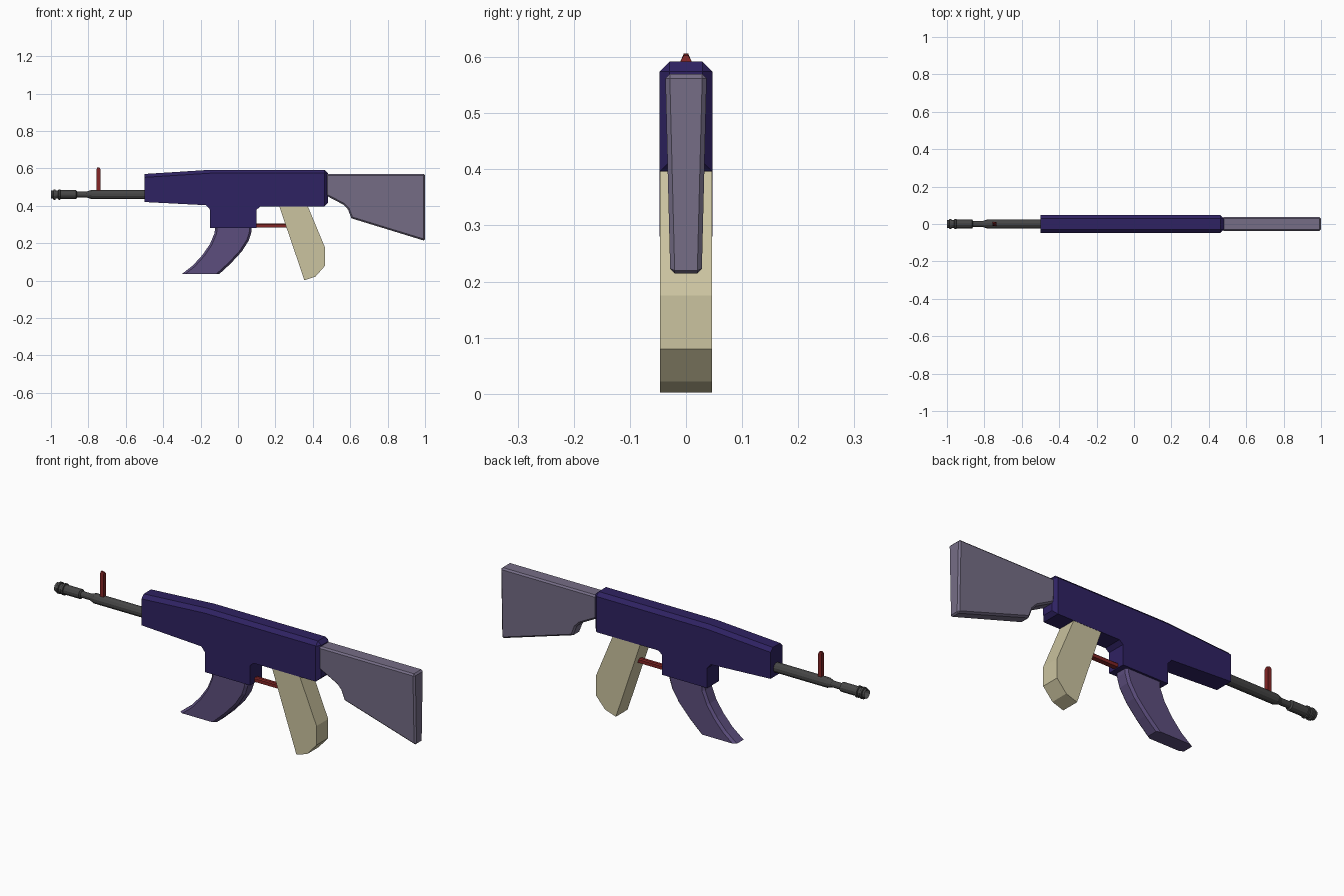
import bpy, bmesh, math

if "Cube" in bpy.data.objects:
    bpy.data.objects.remove(bpy.data.objects["Cube"])


def material(name, rgb):
    m = bpy.data.materials.new(name)
    m.diffuse_color = (*rgb, 1)
    m.use_nodes = True
    m.node_tree.nodes["Principled BSDF"].inputs["Base Color"].default_value = m.diffuse_color
    return m


INDIGO = material("dark indigo", (0.028, 0.016, 0.122))
VIOLET = material("muted violet", (0.107, 0.076, 0.205))
GREY_VIOLET = material("grey violet", (0.18, 0.155, 0.24))
TAN = material("tan", (0.60, 0.55, 0.35))
RED = material("dark red", (0.22, 0.018, 0.018))
STEEL = material("dark steel", (0.06, 0.06, 0.06))


def finish(name, bm, mat):
    bmesh.ops.recalc_face_normals(bm, faces=bm.faces)
    me = bpy.data.meshes.new(name)
    bm.to_mesh(me)
    bm.free()
    me.materials.append(mat)
    ob = bpy.data.objects.new(name, me)
    bpy.context.collection.objects.link(ob)
    return ob


def prism(name, profile, half, mat, rule=None, width=0.01):
    """Extrude an xz profile along y; half is a half width or a function of z.
    Edges chosen by rule(a, b) get a flat chamfer."""
    hw = half if callable(half) else (lambda z: half)
    bm = bmesh.new()
    sides = [[bm.verts.new((x, s * hw(z), z)) for x, z in profile] for s in (-1, 1)]
    bm.faces.new(sides[0])
    bm.faces.new(sides[1][::-1])
    n = len(profile)
    for i in range(n):
        j = (i + 1) % n
        bm.faces.new((sides[0][i], sides[1][i], sides[1][j], sides[0][j]))
    bmesh.ops.recalc_face_normals(bm, faces=bm.faces)
    if rule:
        edges = [e for e in bm.edges if rule(e.verts[0].co, e.verts[1].co)]
        bmesh.ops.bevel(bm, geom=edges, offset=width, segments=1,
                        affect='EDGES', clamp_overlap=True)
    return finish(name, bm, mat)


def lengthwise(a, b):
    return a.y * b.y > 0


# Receiver with magazine well: chamfered top edges and rear rim
prism("receiver",
      [(-0.5, 0.57), (-0.5, 0.42), (-0.17, 0.403), (-0.15, 0.38), (-0.15, 0.28),
       (0.10, 0.28), (0.10, 0.38), (0.12, 0.396), (0.48, 0.396),
       (0.48, 0.592), (-0.15, 0.592)],
      0.047, INDIGO,
      lambda a, b: (lengthwise(a, b) and min(a.z, b.z) > 0.56)
      or min(a.x, b.x) > 0.47, 0.018)

# Shoulder stock, narrowing downward
prism("stock",
      [(0.47, 0.57), (0.47, 0.455), (0.565, 0.405), (0.588, 0.38),
       (0.606, 0.333), (1.0, 0.212), (1.0, 0.57)],
      lambda z: 0.028 + 0.009 * (z - 0.212) / 0.358, GREY_VIOLET,
      lambda a, b: lengthwise(a, b) or min(a.x, b.x) > 0.99, 0.008)

# Curved magazine
prism("magazine",
      [(-0.122, 0.30), (-0.125, 0.255), (-0.15, 0.195), (-0.19, 0.137),
       (-0.24, 0.082), (-0.30, 0.035), (-0.10, 0.035), (-0.04, 0.09),
       (0.02, 0.155), (0.058, 0.215), (0.072, 0.26), (0.075, 0.30)],
      0.037, VIOLET,
      lambda a, b: lengthwise(a, b) and abs(a.z - b.z) > 0.01, 0.011)

# Rear grip
prism("grip",
      [(0.218, 0.405), (0.355, 0.002), (0.415, 0.022), (0.466, 0.08),
       (0.466, 0.175), (0.37, 0.405)], 0.046, TAN)

# Trigger guard bar
prism("trigger_guard", [(0.09, 0.285), (0.28, 0.285), (0.28, 0.306), (0.09, 0.306)],
      0.012, RED, lambda a, b: lengthwise(a, b) and min(a.z, b.z) > 0.3, 0.005)

# Front sight post, tapering at the tip
prism("front_sight",
      [(-0.756, 0.47), (-0.735, 0.47), (-0.735, 0.592), (-0.738, 0.603), (-0.754, 0.606),
       (-0.756, 0.592)], lambda z: 0.01 if z < 0.6 else 0.004, RED)

# Barrel and muzzle device: turned profile of (x, radius)
turned = [(-1.0, 0.023), (-0.988, 0.023), (-0.986, 0.029), (-0.977, 0.029),
          (-0.975, 0.023), (-0.962, 0.023), (-0.96, 0.029), (-0.951, 0.029),
          (-0.949, 0.024), (-0.865, 0.024), (-0.86, 0.016), (-0.81, 0.016),
          (-0.785, 0.025), (-0.48, 0.025)]
SIDES = 12
bm = bmesh.new()
rings = []
for x, r in turned:
    angles = [2 * math.pi * (k + 0.5) / SIDES for k in range(SIDES)]
    rings.append([bm.verts.new((x, r * math.cos(a), 0.46 + r * math.sin(a)))
                  for a in angles])
for p, q in zip(rings, rings[1:]):
    for k in range(SIDES):
        m = (k + 1) % SIDES
        bm.faces.new((p[k], p[m], q[m], q[k]))
muzzle = bm.faces.new(rings[0])
bm.faces.new(rings[-1][::-1])
bmesh.ops.recalc_face_normals(bm, faces=bm.faces)
# Bore opening
bmesh.ops.inset_region(bm, faces=[muzzle], thickness=0.009)
bmesh.ops.translate(bm, verts=list(muzzle.verts), vec=(0.03, 0, 0))
finish("barrel", bm, STEEL)
